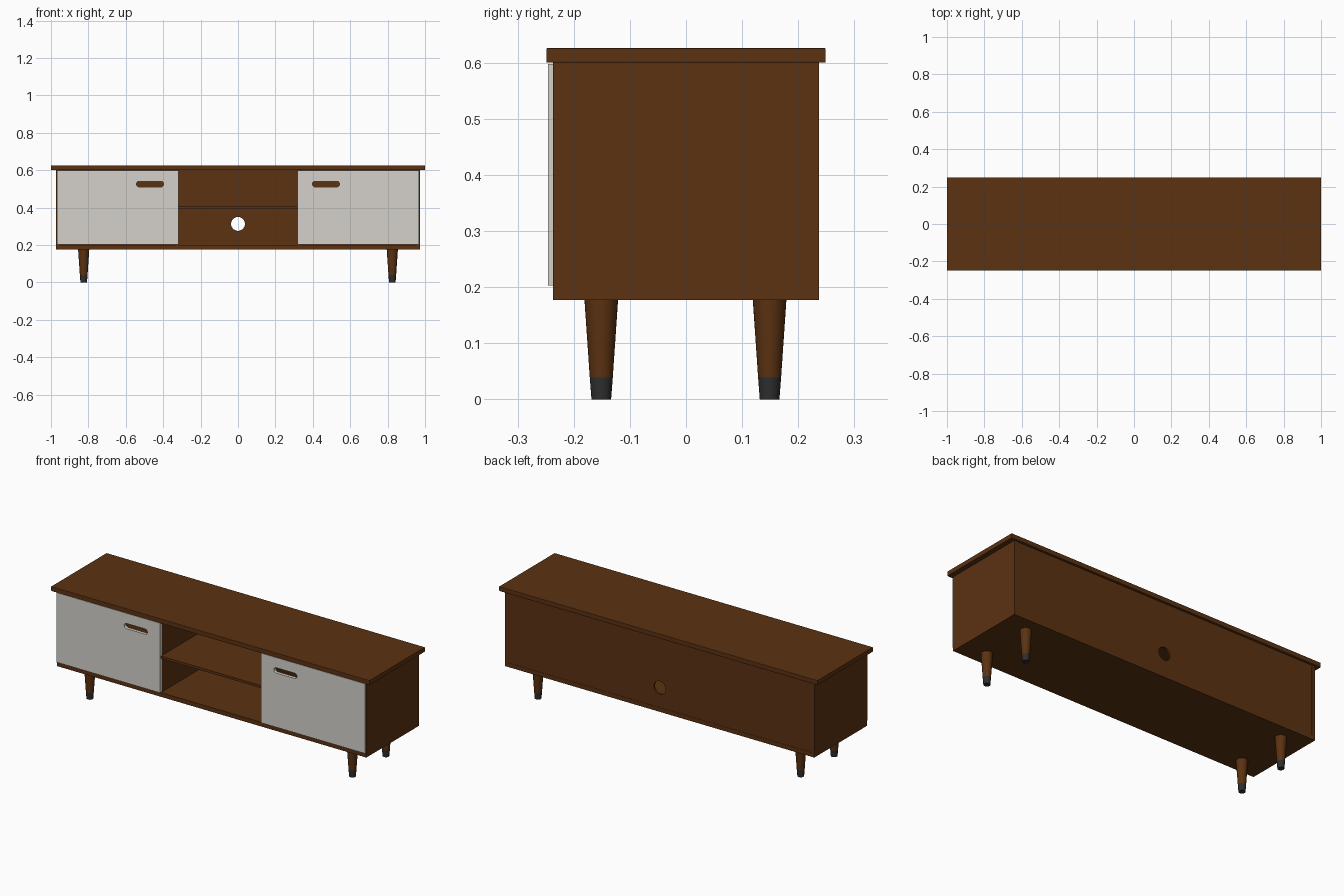
import bpy, bmesh, math
from mathutils import Vector

if "Cube" in bpy.data.objects:
    bpy.data.objects.remove(bpy.data.objects["Cube"])


def material(name, rgb):
    m = bpy.data.materials.new(name)
    m.diffuse_color = (*rgb, 1)
    m.use_nodes = True
    m.node_tree.nodes["Principled BSDF"].inputs["Base Color"].default_value = m.diffuse_color
    return m


WOOD = material("walnut brown", (0.105, 0.032, 0.006))
PAINT = material("off white paint", (0.66, 0.64, 0.60))
TIP = material("dark grey metal", (0.028, 0.028, 0.028))


def add_object(name, bm, mat):
    bmesh.ops.recalc_face_normals(bm, faces=bm.faces)
    me = bpy.data.meshes.new(name)
    bm.to_mesh(me)
    bm.free()
    me.materials.append(mat)
    ob = bpy.data.objects.new(name, me)
    bpy.context.collection.objects.link(ob)
    return ob


def box(name, x, y, z, mat=WOOD, bevel=0):
    """Box from (min, max) ranges."""
    bm = bmesh.new()
    bmesh.ops.create_cube(bm, size=1)
    for v in bm.verts:
        v.co = Vector([(r[0] + r[1]) / 2 + c * (r[1] - r[0]) for c, r in zip(v.co, (x, y, z))])
    if bevel:
        bmesh.ops.bevel(bm, geom=bm.edges[:], offset=bevel, segments=2,
                        profile=0.5, affect='EDGES')
    return add_object(name, bm, mat)


def slot(cx, cz, half, r, n=32):
    """Rounded slot outline; half = 0 gives a circle."""
    pts = []
    for i in range(n):
        a = 2 * math.pi * (i + 0.5) / n
        pts.append((cx + math.copysign(half, math.cos(a)) + r * math.cos(a), cz + r * math.sin(a)))
    return pts


def holed_panel(name, x, y, z, hole, mat):
    """Upright panel facing -y with one through hole."""
    bm = bmesh.new()
    rect = [(x[0], z[0]), (x[1], z[0]), (x[1], z[1]), (x[0], z[1])]
    edges = []
    for loop in (rect, hole):
        vs = [bm.verts.new((px, y[0], pz)) for px, pz in loop]
        edges += [bm.edges.new((vs[i - 1], vs[i])) for i in range(len(vs))]
    bmesh.ops.triangle_fill(bm, use_beauty=True, edges=edges, normal=(0, -1, 0))
    ext = bmesh.ops.extrude_face_region(bm, geom=bm.faces[:], use_keep_orig=True)
    new = [g for g in ext["geom"] if isinstance(g, bmesh.types.BMVert)]
    bmesh.ops.translate(bm, verts=new, vec=(0, y[1] - y[0], 0))
    return add_object(name, bm, mat)


def cone(name, x, y, z0, z1, r0, r1, mat):
    bm = bmesh.new()
    bmesh.ops.create_cone(bm, cap_ends=True, segments=32, radius1=r0, radius2=r1, depth=z1 - z0)
    bmesh.ops.translate(bm, verts=bm.verts, vec=(x, y, (z0 + z1) / 2))
    ob = add_object(name, bm, mat)
    bpy.ops.object.select_all(action='DESELECT')
    ob.select_set(True)
    bpy.context.view_layer.objects.active = ob
    bpy.ops.object.shade_smooth_by_angle(angle=math.radians(35))
    return ob


# Carcass boards
D = (-0.237, 0.237)
box("top_board", (-1, 1), (-0.249, 0.249), (0.6, 0.626), bevel=0.002)
box("bottom_board", (-0.972, 0.972), D, (0.177, 0.201))
box("shelf", (-0.32, 0.32), (-0.236, 0.226), (0.394, 0.408))

# Centre back panel with cable hole
holed_panel("centre_back", (-0.32, 0.32), (0.225, 0.2355), (0.201, 0.6),
            slot(0, 0.313, 0, 0.037), WOOD)

for s, side in ((-1, "left"), (1, "right")):
    def span(a, b):
        return tuple(sorted((s * a, s * b)))

    # Side, divider and back of each cupboard
    box(side + "_side", span(0.952, 0.972), D, (0.201, 0.6))
    box(side + "_divider", span(0.319, 0.338), D, (0.201, 0.6))
    box(side + "_back", span(0.338, 0.952), (0.225, 0.2355), (0.201, 0.6))

    # Door with slot handle
    holed_panel(side + "_door", span(0.318, 0.969), (-0.246, -0.228), (0.203, 0.598),
                slot(s * 0.47, 0.526, 0.058, 0.015), PAINT)

    # Tapered legs with metal tips
    for y, end in ((-0.151, "front"), (0.149, "back")):
        cone(f"{side}_{end}_leg", s * 0.825, y, 0.039, 0.178, 0.0205, 0.03, WOOD)
        cone(f"{side}_{end}_leg_tip", s * 0.825, y, 0, 0.039, 0.0175, 0.0205, TIP)
